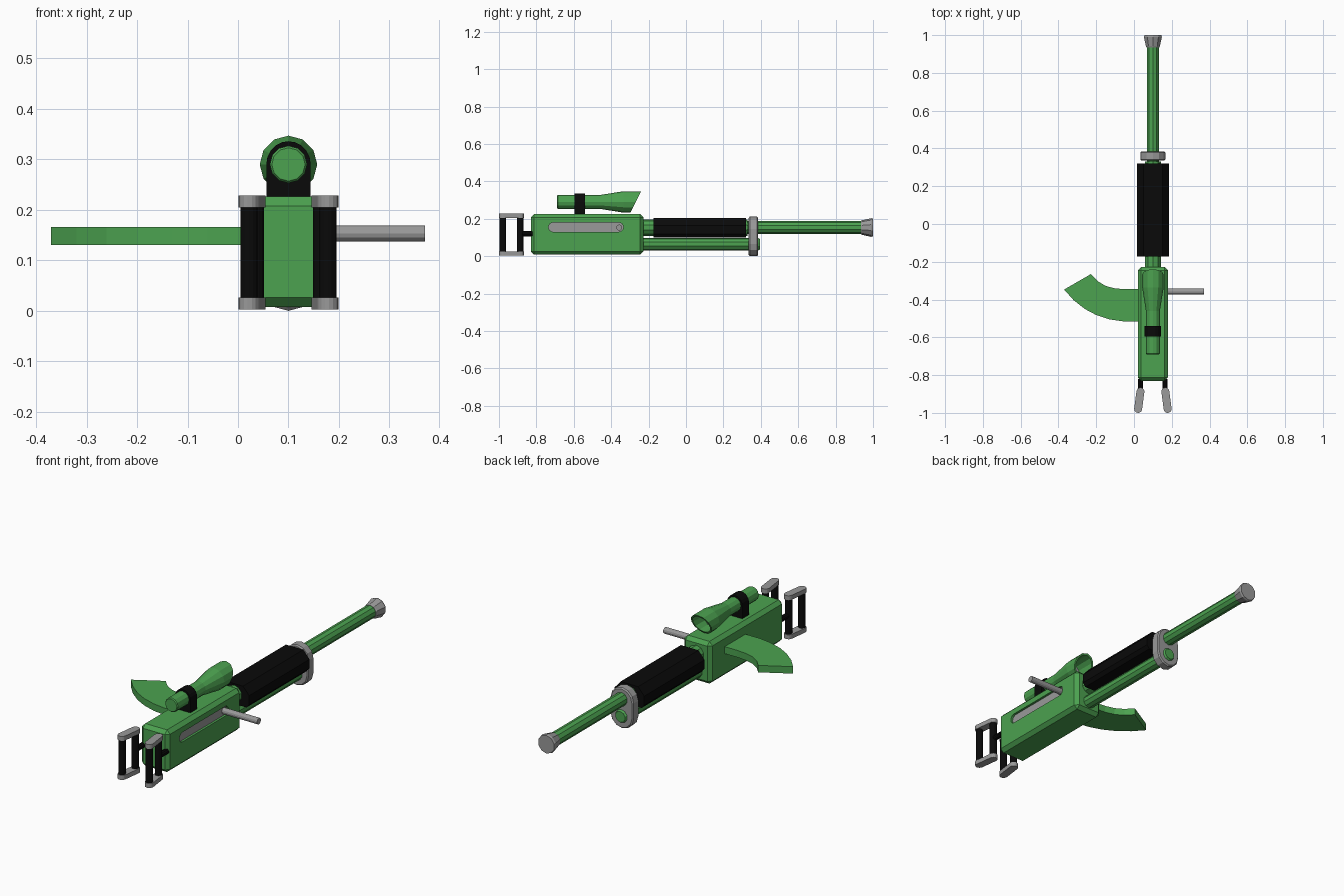
import bpy, bmesh, math
from mathutils import Vector

if "Cube" in bpy.data.objects:
    bpy.data.objects.remove(bpy.data.objects["Cube"])

CX = 0.10  # centre line of the main assembly


def material(name, rgb):
    m = bpy.data.materials.new(name)
    m.diffuse_color = (*rgb, 1)
    m.use_nodes = True
    m.node_tree.nodes["Principled BSDF"].inputs["Base Color"].default_value = m.diffuse_color
    return m


GREEN = material("green paint", (0.072, 0.36, 0.08))
BLACK = material("black rubber", (0.003, 0.003, 0.003))
GREY = material("grey metal", (0.32, 0.32, 0.32))


def finish(bm, name, mat, bevel=0):
    bmesh.ops.recalc_face_normals(bm, faces=bm.faces)
    if bevel:
        sharp = [e for e in bm.edges if len(e.link_faces) == 2 and e.calc_face_angle() > 1.0]
        bmesh.ops.bevel(bm, geom=sharp, offset=bevel, segments=1, affect='EDGES', profile=0.5)
    me = bpy.data.meshes.new(name)
    bm.to_mesh(me)
    bm.free()
    me.materials.append(mat)
    ob = bpy.data.objects.new(name, me)
    bpy.context.collection.objects.link(ob)
    return ob


def place(axis, a, b, t):
    return {'x': Vector((t, a, b)), 'y': Vector((a, t, b)), 'z': Vector((a, b, t))}[axis]


def lathe(name, axis, a, b, profile, n, mat, turn=0.0, bevel=0):
    """Stack of n-sided rings (position, radius) along an axis, capped."""
    bm = bmesh.new()
    rings = []
    for t, r in profile:
        angs = [2 * math.pi * (i + turn) / n for i in range(n)]
        rings.append([bm.verts.new(place(axis, a + r * math.sin(g), b + r * math.cos(g), t)) for g in angs])
    for p, q in zip(rings, rings[1:]):
        for i in range(n):
            j = (i + 1) % n
            bm.faces.new((p[i], p[j], q[j], q[i]))
    bm.faces.new(rings[0])
    bm.faces.new(rings[-1])
    return finish(bm, name, mat, bevel)


def prism(name, axis, pts, lo, hi, mat, bevel=0):
    """Outline extruded along an axis."""
    bm = bmesh.new()
    p = [bm.verts.new(place(axis, a, b, lo)) for a, b in pts]
    q = [bm.verts.new(place(axis, a, b, hi)) for a, b in pts]
    for i in range(len(pts)):
        j = (i + 1) % len(pts)
        bm.faces.new((p[i], p[j], q[j], q[i]))
    bm.faces.new(p)
    bm.faces.new(q)
    return finish(bm, name, mat, bevel)


def stadium(p, q, r, n=8):
    """Outline of a capsule around the segment p-q."""
    base = math.atan2(q[1] - p[1], q[0] - p[0])
    out = []
    for c, start in ((q, base - math.pi / 2), (p, base + math.pi / 2)):
        for i in range(n + 1):
            g = start + math.pi * i / n
            out.append((c[0] + r * math.cos(g), c[1] + r * math.sin(g)))
    return out


# receiver body with a recessed slot on its right side
body = prism("receiver", 'y', [(0.02, 0.008), (0.18, 0.008), (0.18, 0.226), (0.02, 0.226)],
             -0.83, -0.228, GREEN, bevel=0.018)
slot = stadium((-0.71, 0.155), (-0.36, 0.155), 0.025)
cutter = prism("slot_cutter", 'x', slot, 0.165, 0.20, GREEN)
cutter.hide_render = True
cutter.hide_viewport = True
cutter.display_type = 'WIRE'
cut = body.modifiers.new("slot", 'BOOLEAN')
cut.operation = 'DIFFERENCE'
cut.solver = 'EXACT'
cut.object = cutter
prism("slot_plate", 'x', slot, 0.163, 0.168, GREY)

# charging lever
lathe("charging_lever", 'x', -0.357, 0.153, [(0.16, 0.016), (0.37, 0.016)], 12, GREY)

# barrel, lower tube, muzzle
lathe("barrel", 'y', CX, 0.153, [(-0.24, 0.044), (0.33, 0.044), (0.33, 0.034), (0.96, 0.034)], 10, GREEN)
lathe("lower_tube", 'y', CX, 0.064, [(-0.24, 0.034), (0.385, 0.034), (0.395, 0.028)], 10, GREEN)
lathe("muzzle", 'y', CX, 0.153, [(0.935, 0.036), (0.942, 0.039), (0.99, 0.05), (1.0, 0.047)], 10, GREY)

# clamp joining both tubes
prism("barrel_clamp", 'y', stadium((CX, 0.066), (CX, 0.145), 0.066, 6), 0.335, 0.385, GREY, bevel=0.006)

# black fore grip
prism("fore_grip", 'y', [(0.015, 0.118), (0.03, 0.10), (0.17, 0.10), (0.185, 0.118),
                         (0.185, 0.165), (0.15, 0.205), (0.05, 0.205), (0.015, 0.165)],
      -0.173, 0.32, BLACK)

# curved side magazine
outer = [(0.03, -0.515), (-0.06, -0.515), (-0.13, -0.505), (-0.20, -0.482), (-0.26, -0.45),
         (-0.32, -0.403), (-0.37, -0.347)]
inner = [(-0.228, -0.265), (-0.262 + 0.07, -0.303), (-0.15, -0.328), (-0.10, -0.341), (-0.05, -0.345), (0.03, -0.345)]
prism("magazine", 'z', outer + inner, 0.13, 0.166, GREEN)

# scope: tube flaring to a hollow hood with a slanted front
SZ = 0.29
scope = lathe("scope", 'y', CX, SZ,
              [(-0.69, 0.033), (-0.685, 0.037), (-0.46, 0.037), (-0.335, 0.057), (-0.268, 0.057),
               (-0.268, 0.048), (-0.36, 0.045)], 12, GREEN)
for v in scope.data.vertices:
    if v.co.y > -0.30:
        v.co.y += (v.co.z - SZ) * 0.5
lathe("scope_lens", 'y', CX, SZ, [(-0.358, 0.044), (-0.352, 0.044)], 12, GREY)
arch = [(CX + 0.044 * math.cos(math.pi * i / 10), SZ + 0.046 * math.sin(math.pi * i / 10)) for i in range(11)]
prism("scope_mount", 'y', arch + [(CX - 0.044, 0.215), (CX + 0.044, 0.215)], -0.595, -0.54, BLACK)

# mirrored pair of rear spade grips
for s, side in ((-1, "left"), (1, "right")):
    back, front = (CX + s * 0.078, -0.979), (CX + s * 0.066, -0.887)
    outline = stadium(back, front, 0.021)
    for lo, hi, end in ((0.003, 0.026, "bottom"), (0.205, 0.228, "top")):
        prism(f"{side}_grip_{end}_plate", 'z', outline, lo, hi, GREY)
    for p, which in ((back, "rear"), (front, "inner")):
        lathe(f"{side}_grip_{which}_post", 'z', p[0], p[1], [(0.02, 0.0175), (0.21, 0.0175)], 14, BLACK)
    lathe(f"{side}_grip_connector", 'y', CX + s * 0.065, 0.12, [(-0.89, 0.014), (-0.82, 0.014)], 10, BLACK)
